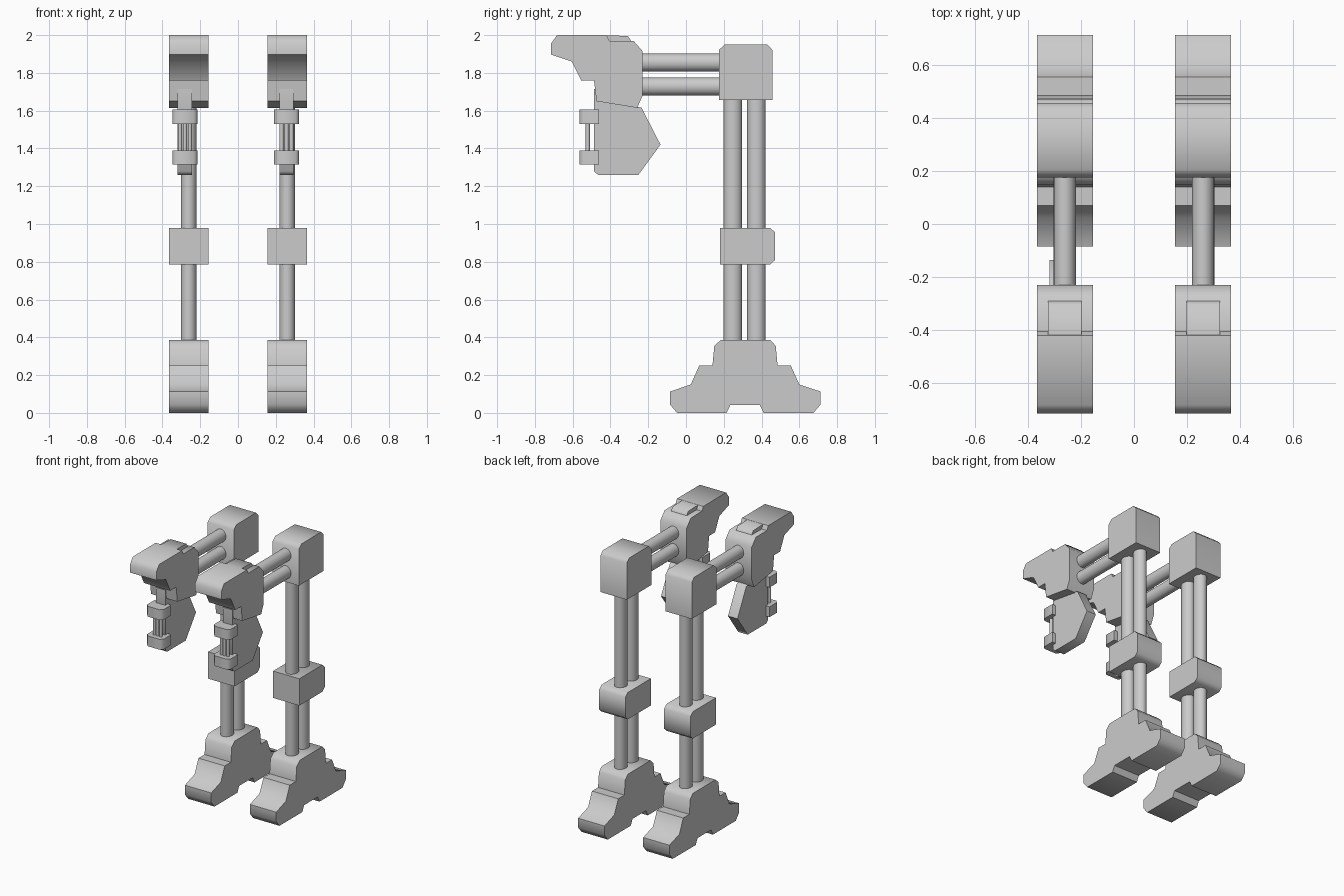
import bpy, bmesh, math
from mathutils import Vector

if "Cube" in bpy.data.objects:
    bpy.data.objects.remove(bpy.data.objects["Cube"])

grey = bpy.data.materials.new("grey")
grey.diffuse_color = (0.6, 0.6, 0.6, 1)
grey.use_nodes = True
grey.node_tree.nodes["Principled BSDF"].inputs["Base Color"].default_value = grey.diffuse_color


def finish(name, bm):
    bmesh.ops.recalc_face_normals(bm, faces=bm.faces)
    me = bpy.data.meshes.new(name)
    bm.to_mesh(me)
    bm.free()
    me.materials.append(grey)
    ob = bpy.data.objects.new(name, me)
    bpy.context.collection.objects.link(ob)
    bpy.ops.object.select_all(action='DESELECT')
    ob.select_set(True)
    bpy.context.view_layer.objects.active = ob
    bpy.ops.object.shade_smooth_by_angle(angle=math.radians(55))
    return ob


def extrude(name, points, offset):
    """Prism from a closed outline of 3D points."""
    bm = bmesh.new()
    face = bm.faces.new([bm.verts.new(p) for p in points])
    new = bmesh.ops.extrude_face_region(bm, geom=[face])["geom"]
    bmesh.ops.translate(bm, vec=offset,
                        verts=[v for v in new if isinstance(v, bmesh.types.BMVert)])
    return finish(name, bm)


def side_profile(name, x, half, yz):
    return extrude(name, [(x - half, y, z) for y, z in yz], Vector((2 * half, 0, 0)))


def tube(name, start, end, rx, rs):
    """Oval tube along z or y; rx is its radius in x, rs the other radius."""
    upright = start[2] != end[2]
    pts = []
    for i in range(24):
        a = 2 * math.pi * i / 24
        c, s = rx * math.cos(a), rs * math.sin(a)
        pts.append(Vector(start) + Vector((c, s, 0) if upright else (c, 0, s)))
    return extrude(name, pts, Vector(end) - Vector(start))


FOOT = [(-0.085, 0.113), (0.025, 0.15), (0.07, 0.25), (0.14, 0.25), (0.15, 0.355),
        (0.185, 0.387), (0.445, 0.387), (0.475, 0.355), (0.485, 0.25), (0.555, 0.25),
        (0.6, 0.15), (0.713, 0.113), (0.713, 0.045), (0.675, 0), (0.412, 0),
        (0.39, 0.042), (0.235, 0.042), (0.215, 0), (-0.048, 0), (-0.085, 0.045)]
KNEE = [(0.18, 0.785), (0.445, 0.785), (0.472, 0.81), (0.472, 0.955), (0.445, 0.98),
        (0.18, 0.98)]
HIP = [(0.175, 1.657), (0.457, 1.657), (0.457, 1.922), (0.43, 1.95), (0.205, 1.95),
       (0.175, 1.922)]
SHOULDER = [(-0.683, 2), (-0.42, 2), (-0.405, 1.97), (-0.278, 1.97), (-0.23, 1.915),
            (-0.23, 1.68), (-0.258, 1.615), (-0.474, 1.65), (-0.487, 1.76),
            (-0.555, 1.76), (-0.605, 1.86), (-0.715, 1.897), (-0.715, 1.955)]
SHOULDER_PLATE = [(-0.42, 1.96), (-0.42, 1.999), (-0.308, 1.995), (-0.288, 1.965),
                  (-0.288, 1.96)]
FOREARM = [(-0.487, 1.715), (-0.44, 1.715), (-0.40, 1.66), (-0.235, 1.615),
           (-0.135, 1.42), (-0.252, 1.26), (-0.465, 1.26), (-0.487, 1.278)]
# clip outline seen from above, as (x, y)
CLIP = [(-0.067, -0.46), (-0.067, -0.545), (-0.048, -0.565), (0.048, -0.565),
        (0.067, -0.545), (0.067, -0.46)]

for side, x, arm_x in (("left", -0.261, -0.281), ("right", 0.261, 0.257)):
    # leg
    side_profile(side + "_foot", x, 0.1055, FOOT)
    side_profile(side + "_knee", x, 0.1055, KNEE)
    side_profile(side + "_hip", x, 0.1055, HIP)
    for n, y in (("front", 0.248), ("back", 0.373)):
        tube(f"{side}_{n}_leg_tube", (x, y, 0.37), (x, y, 1.68), 0.042, 0.049)
    # beam and shoulder
    for n, z in (("upper", 1.855), ("lower", 1.728)):
        tube(f"{side}_{n}_beam_tube", (x, -0.26, z), (x, 0.2, z), 0.042, 0.047)
    side_profile(side + "_shoulder", x, 0.1055, SHOULDER)
    side_profile(side + "_shoulder_plate", x, 0.063, SHOULDER_PLATE)
    # hanging forearm with clips and rods
    side_profile(side + "_forearm", arm_x, 0.038, FOREARM)
    for n, z in (("upper", 1.53), ("lower", 1.315)):
        extrude(f"{side}_{n}_clip", [(arm_x + cx, cy, z) for cx, cy in CLIP],
                Vector((0, 0, 0.075)))
    for i in (-1, 0, 1):
        rx = arm_x + 0.026 * i
        tube(f"{side}_rod_{i + 2}", (rx, -0.52, 1.37), (rx, -0.52, 1.55), 0.011, 0.011)
